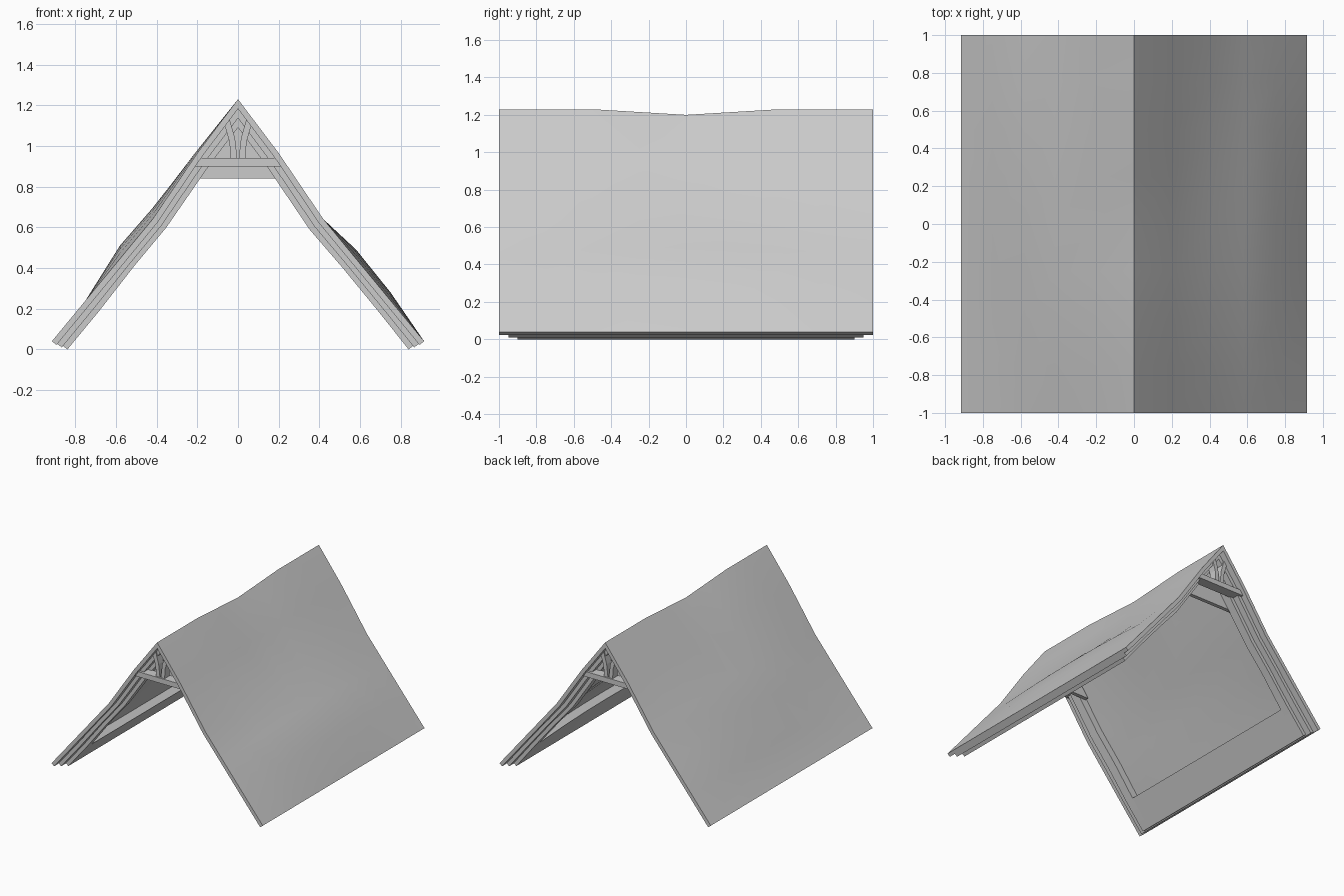
import bpy
import bmesh
from math import radians

cube = bpy.data.objects.get("Cube")
if cube:
    bpy.data.objects.remove(cube)

grey = bpy.data.materials.new("plain_grey")
grey.use_nodes = True
colour = (0.6, 0.6, 0.6, 1)
grey.diffuse_color = colour
grey.node_tree.nodes["Principled BSDF"].inputs["Base Color"].default_value = colour

# Half profile from ridge to eave: x, z, swelling of left and right slopes
PROFILE = [
    (0, 1.23, 0, 0),
    (0.2, 0.965, 0.02, 0),
    (0.42, 0.64, 0.055, 0.0),
    (0.58, 0.446, 0.065, 0.045),
    (0.75, 0.24, 0.0, 0.04),
    (0.915, 0.04, 0, 0),
]
EAVE = len(PROFILE) - 1
NX, NZ = 0.79, 0.61      # outward direction of a slope


def finish(name, bm):
    bmesh.ops.recalc_face_normals(bm, faces=bm.faces)
    mesh = bpy.data.meshes.new(name)
    bm.to_mesh(mesh)
    bm.free()
    mesh.materials.append(grey)
    obj = bpy.data.objects.new(name, mesh)
    bpy.context.collection.objects.link(obj)
    return obj


def smooth(obj):
    bpy.ops.object.select_all(action="DESELECT")
    obj.select_set(True)
    bpy.context.view_layer.objects.active = obj
    bpy.ops.object.shade_smooth_by_angle(angle=radians(30))


def roof_point(station, y, depth, lift):
    """Point below the weathered roof skin; the station's sign picks the side."""
    x, z, left_swell, right_swell = PROFILE[abs(station)]
    side = -1 if station < 0 else 1
    z += (left_swell if side < 0 else right_swell) * (1 - y * y)
    sag = 0.03 * max(0, 1 - abs(y) * 2)
    if station == 0:
        return (0, y, z - sag - depth / NZ)
    if abs(station) == 1:
        z -= sag / 2
    if abs(station) == EAVE:
        x, z = x - NZ * lift, z + NX * lift
    return (side * (x - NX * depth), y, z - NZ * depth)


def slab(name, stations, ys, top, bottom, lift=0):
    """Solid sheet following the roof between two depths."""
    bm = bmesh.new()
    up, low = [[[bm.verts.new(roof_point(s, y, d, lift)) for y in ys]
                for s in stations] for d in (top, bottom)]
    rows, cols = len(stations), len(ys)
    for i in range(rows - 1):
        for j in range(cols - 1):
            for g in (up, low):
                bm.faces.new((g[i][j], g[i + 1][j], g[i + 1][j + 1], g[i][j + 1]))
        for j in (0, cols - 1):
            bm.faces.new((up[i][j], up[i + 1][j], low[i + 1][j], low[i][j]))
    for j in range(cols - 1):
        for i in (0, rows - 1):
            bm.faces.new((up[i][j], up[i][j + 1], low[i][j + 1], low[i][j]))
    smooth(finish(name, bm))


def plate(name, outline, y0, y1):
    """Upright board: an x-z outline extruded along y."""
    bm = bmesh.new()
    face = bm.faces.new([bm.verts.new((x, y0, z)) for x, z in outline])
    out = bmesh.ops.extrude_face_region(bm, geom=[face])
    verts = [v for v in out["geom"] if isinstance(v, bmesh.types.BMVert)]
    bmesh.ops.translate(bm, verts=verts, vec=(0, y1 - y0, 0))
    finish(name, bm)


# Main roof skin
whole = range(-EAVE, EAVE + 1)
slab("roof_skin", whole, [i / 4 for i in range(-4, 5)], 0, 0.029)

# Two stepped frames under the skin: rake boards and eave boards
INNER = 0.83
for label, end, top, bottom, lift in (("outer", 0.95, 0.029, 0.057, 0.006),
                                      ("inner", 0.9, 0.057, 0.085, 0.015)):
    for where, sign in (("front", -1), ("back", 1)):
        slab(f"{label}_rake_board_{where}", whole,
             sorted((sign * INNER, sign * end)), top, bottom, lift)
    for where, sign in (("right", 1), ("left", -1)):
        slab(f"{label}_eave_board_{where}", (sign * (EAVE - 1), sign * EAVE),
             [-INNER, -0.5, -0.25, 0, 0.25, 0.5, INNER], top, bottom, lift)

# Gable ends: backing board, collar beam and a pair of curved struts
strut = [(0.004, 0.94), (0.036, 0.94), (0.042, 1.02), (0.068, 1.11),
         (0.042, 1.135), (0.015, 1.04)]
for where, sign in (("front", -1), ("back", 1)):
    plate(f"gable_board_{where}",
          [(-0.24, 0.84), (0.24, 0.84), (0.16, 0.95), (0, 1.16), (-0.16, 0.95)],
          sign * 0.8, sign * 0.83)
    plate(f"collar_beam_{where}",
          [(-0.21, 0.9), (0.21, 0.9), (0.19, 0.94), (-0.19, 0.94)],
          sign * 0.89, sign * 0.97)
    for hand, side in (("right", 1), ("left", -1)):
        plate(f"strut_{where}_{hand}", [(side * x, z) for x, z in strut],
              sign * 0.9, sign * 0.96)
